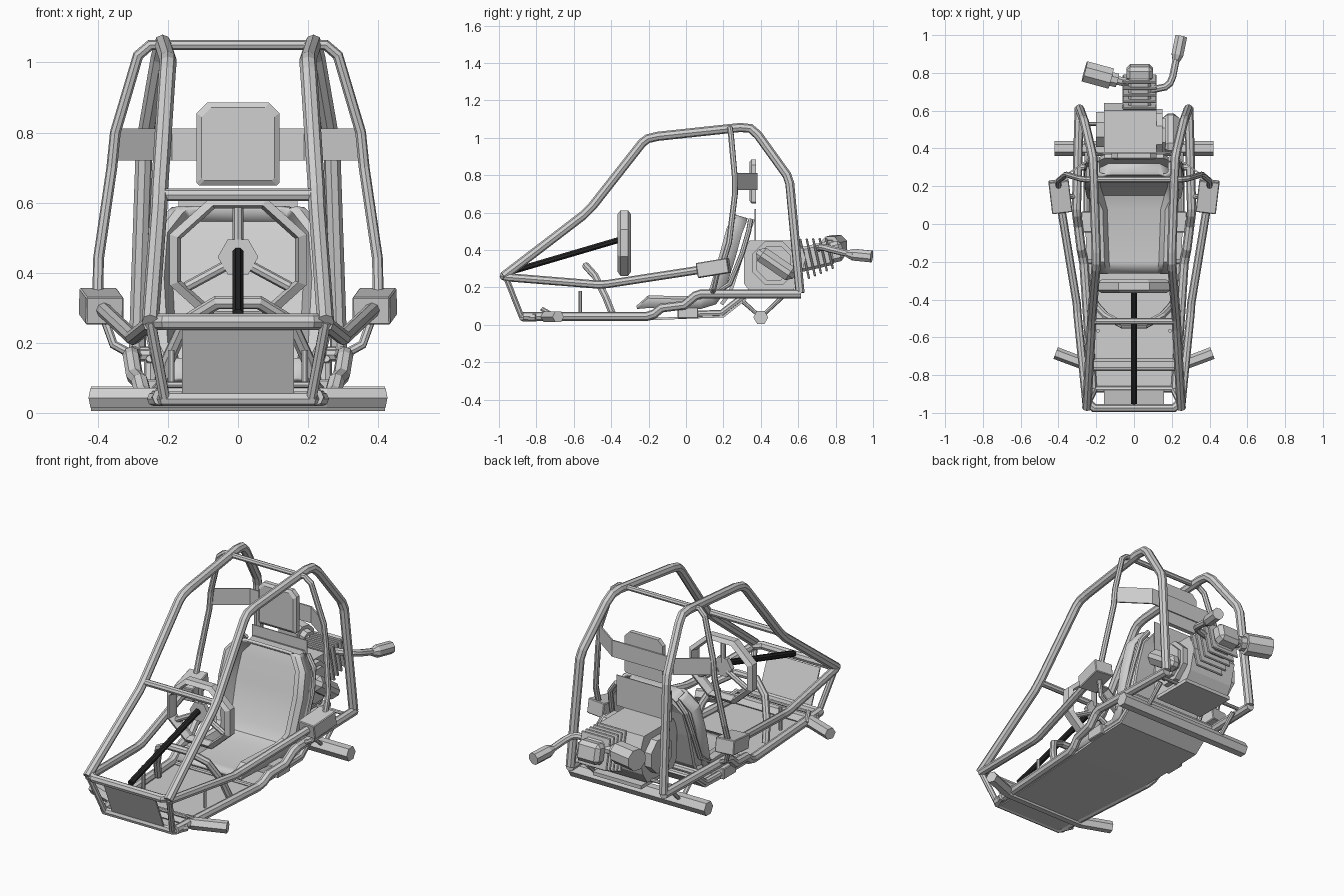
import bpy, bmesh, math
from mathutils import Vector, Matrix

cube = bpy.data.objects.get("Cube")
if cube:
    bpy.data.objects.remove(cube, do_unlink=True)


def material(name, value):
    m = bpy.data.materials.new(name)
    m.use_nodes = True
    m.diffuse_color = (value, value, value, 1)
    m.node_tree.nodes["Principled BSDF"].inputs["Base Color"].default_value = m.diffuse_color
    return m


GREY = material("light grey", 0.63)
BLACK = material("black", 0.02)


def add(name, mesh, mat=GREY):
    mesh.materials.clear()
    mesh.materials.append(mat)
    ob = bpy.data.objects.new(name, mesh)
    bpy.context.collection.objects.link(ob)
    return ob


def finish(name, bm, mat=GREY):
    bmesh.ops.recalc_face_normals(bm, faces=bm.faces)
    mesh = bpy.data.meshes.new(name)
    bm.to_mesh(mesh)
    bm.free()
    return add(name, mesh, mat)


def tube(name, points, r=0.023, sides=2):
    """Faceted tube through a list of points."""
    cu = bpy.data.curves.new(name, "CURVE")
    cu.dimensions = "3D"
    cu.bevel_depth, cu.bevel_resolution, cu.use_fill_caps = r, sides, True
    sp = cu.splines.new("POLY")
    sp.points.add(len(points) - 1)
    for p, co in zip(sp.points, points):
        p.co = (*co, 1)
    sp.use_smooth = False
    tmp = bpy.data.objects.new(name, cu)
    mesh = bpy.data.meshes.new_from_object(tmp)
    bpy.data.objects.remove(tmp)
    return add(name, mesh)


def flip(points):
    return [(-x, y, z) for x, y, z in points]


def pair(name, points, r=0.023):
    tube("left_" + name, points, r)
    tube("right_" + name, flip(points), r)


def across(name, points, r=0.023, sides=2):
    """Tube running from one side to the other, given its left half."""
    tube(name, points + flip(points)[::-1], r, sides)


def rod(name, a, b, r, n=8, r2=None, mat=GREY):
    a, b = Vector(a), Vector(b)
    bm = bmesh.new()
    bmesh.ops.create_cone(bm, cap_ends=True, segments=n, radius1=r,
                          radius2=r if r2 is None else r2, depth=(b - a).length)
    q = (b - a).to_track_quat("Z", "Y").to_matrix().to_4x4()
    bm.transform(Matrix.Translation((a + b) / 2) @ q @ Matrix.Rotation(math.pi / n, 4, "Z"))
    return finish(name, bm, mat)


def box(name, centre, size, bevel=0.0, tilt=0.0, yaw=0.0):
    bm = bmesh.new()
    bmesh.ops.create_cube(bm, size=1)
    bm.transform(Matrix.Diagonal((*size, 1)))
    if bevel:
        bmesh.ops.bevel(bm, geom=bm.edges[:], offset=bevel, segments=1, affect="EDGES")
    bm.transform(Matrix.Translation(centre) @ Matrix.Rotation(yaw, 4, "Z") @ Matrix.Rotation(tilt, 4, "X"))
    return finish(name, bm)


def strip(name, rows, thickness):
    """Sheet lofted through rows of points, given thickness."""
    bm = bmesh.new()
    grid = [[bm.verts.new(p) for p in row] for row in rows]
    for a, b in zip(grid, grid[1:]):
        for i in range(len(a) - 1):
            bm.faces.new((a[i], a[i + 1], b[i + 1], b[i]))
    ob = finish(name, bm)
    mod = ob.modifiers.new("thickness", "SOLIDIFY")
    mod.thickness, mod.offset = thickness, 0
    return ob


# Roll cage, nose and rails
pair("cage_tube", [(.25, -.975, .26), (.226, -.55, .585), (.224, -.5, .635), (.202, -.235, .972),
                   (.2, -.205, .995), (.2, -.15, 1.008), (.215, .29, 1.055), (.217, .345, 1.05),
                   (.225, .385, 1.015), (.262, .54, .8), (.268, .555, .755), (.288, .61, .17)], .0245)
pair("floor_rail", [(.22, -.87, .045), (.265, -.21, .045), (.272, -.17, .058), (.28, -.13, .09),
                    (.295, -.01, .105), (.303, .05, .155), (.305, .08, .165), (.29, .615, .165)], .0245)
pair("side_rail", [(.25, -.965, .255), (.3, -.47, .215), (.303, -.42, .218), (.385, .08, .295)], .022)
pair("nose_strut", [(.25, -.965, .26), (.21, -.88, .045)], .016)
across("nose_bar", [(.25, -.94, .26), (.21, -.975, .26)])
across("front_floor_bar", [(.24, -.8, .04), (.21, -.875, .04)], .021)
across("upper_front_bar", [(.215, -.515, .622)], .018)
across("floor_cross_bar", [(.27, -.2, .04)], .012)
across("rear_cross_bar", [(.3, .3, .165)], .018)
across("side_hoop", [(.4, .2, .34), (.398, .23, .44), (.36, .262, .7), (.35, .26, .8),
                     (.285, .24, 1.02), (.25, .235, 1.05)], .0155)

# Nose panel, floor pan and the rails under the seat
strip("nose_panel", [[(-.16, -.96, .24), (.16, -.96, .24)], [(-.16, -.88, .05), (.16, -.88, .05)]], .008)
pan = [(-.87, .03, .2), (-.2, .03, .25), (.04, .04, .26), (.2, .045, .26), (.32, .14, .26)]
strip("floor_pan", [[(-w, y, z), (w, y, z)] for y, z, w in pan], .012)
pair("under_seat_rail", [(.25, .03, .058), (.25, .19, .062), (.25, .31, .155)], .018)
box("under_seat_beam", (0, .01, .065), (.56, .11, .06), .004)

# Axles with swept front stubs
across("front_axle", [(.415, -.683, .043), (.25, -.745, .043)], .033, 1)
rod("rear_axle", (-.42, .4, .04), (.42, .4, .04), .04, 6)
pair("rear_axle_brace", [(.25, .27, .155), (.25, .4, .04), (.25, .52, .155)], .013)
across("tie_rod", [(.22, -.77, .08)], .009)
pair("steering_arm", [(.22, -.77, .085), (.25, -.71, .05)], .012)

# Side boxes, brackets and pedals
for side, s in (("left", 1), ("right", -1)):
    box(side + "_side_box", (s * .39, .147, .304), (.108, .17, .08), .004, .16, s * -.12)
    rod(side + "_pedal", (s * .19, -.565, .05), (s * .19, -.565, .18), .01)
pair("box_bracket", [(.3, .14, .165), (.355, .15, .195), (.385, .17, .28)], .013)

# Steering gear
across("column_hoop", [(.22, -.39, .05), (.2, -.43, .15), (.15, -.485, .26), (.06, -.535, .315)], .02)
rod("steering_shaft", (0, -.95, .28), (0, -.355, .455), .017, mat=BLACK)
bm = bmesh.new()
rim = []
for ring, depth in ((.172, -.035), (.195, -.02), (.195, .02), (.172, .035), (.162, 0)):
    loop = []
    for k in range(8):
        a = (k + .5) * math.pi / 4
        f = ring / math.cos(math.pi / 8)
        loop.append(bm.verts.new((f * math.cos(a), -.33 + depth, .437 + .9 * f * math.sin(a))))
    rim.append(loop)
for a, b in zip(rim, rim[1:] + rim[:1]):
    for k in range(8):
        bm.faces.new((a[k], a[k - 1], b[k - 1], b[k]))
finish("steering_wheel_rim", bm)
rod("steering_hub", (0, -.345, .445), (0, -.32, .445), .058, 6)
for k in range(3):
    a = math.radians(90 + 120 * k)
    tube("steering_spoke_%d" % (k + 1), [(.03 * math.cos(a), -.33, .44 + .03 * math.sin(a)),
         (.17 * math.cos(a), -.33, .437 + .155 * math.sin(a))], .015)

# Bucket seat: U-shaped section swept from the front lip to the rimmed top
path = [(-.26, .085, .19), (-.2, .09, .2), (.08, .085, .21), (.16, .11, .23), (.205, .17, .245),
        (.265, .36, .255), (.3, .49, .245), (.322, .545, .2), (.328, .565, .185)]
lifts = (.01, .06, .06, .07, .075, .08, .08, .075, .07)
rows = []
for i, ((y, z, w), lift) in enumerate(zip(path, lifts)):
    p, q = path[max(i - 1, 0)], path[min(i + 1, len(path) - 1)]
    t = Vector((0, q[0] - p[0], q[1] - p[1])).normalized()
    n = Vector((0, -t.z, t.y))
    base = lift if i == len(path) - 1 else .01
    half = [(w, 0), (w, lift * .8), (w - .02, lift), (w - .04, lift), (w - .065, base)]
    section = half + [(-x, h) for x, h in half[::-1]]
    rows.append([Vector((x, y, z)) + n * h for x, h in section])
seat = strip("seat", rows, .015)
back = [(y + .03, z, w - .03) for y, z, w in path[3:]]
strip("seat_back_shell", [[(-w, y, z), (w, y, z)] for y, z, w in back], .02)
pair("seat_frame", [(.235, .14, .16), (.25, .235, .22), (.25, .3, .38), (.235, .335, .5), (.19, .345, .56)], .014)

# Headrest with its wrap-around band, and the plate behind the seat
hw, ht = .118, .118
outline = [(hw, -ht + .008), (hw - .008, -ht), (-hw + .008, -ht), (-hw, -ht + .008),
           (-hw, ht - .03), (-hw + .03, ht), (hw - .03, ht), (hw, ht - .03)]
bm = bmesh.new()
for y, f in ((.34, .88), (.35, 1), (.375, 1)):
    ring = [bm.verts.new((x * f, y, .767 + z * f)) for x, z in outline]
    if y > .34:
        for k in range(8):
            bm.faces.new((last[k], last[k - 1], ring[k - 1], ring[k]))
    if y != .35:
        bm.faces.new(ring)
    last = ring
finish("headrest", bm)
band = [(-.35, .265), (-.19, .378), (.19, .378), (.35, .265)]
strip("headrest_band", [[(x, y, z) for x, y in band] for z in (.72, .812)], .008)
box("seat_rear_plate", (0, .37, .535), (.34, .006, .17))

# Engine block, side covers and mounts
bm = bmesh.new()
side = [(.34, .18), (.57, .18), (.61, .24), (.64, .36), (.6, .45), (.34, .45), (.31, .4), (.31, .22)]
ends = [[bm.verts.new((x, y, z)) for y, z in side] for x in (-.16, .12)]
for e in ends:
    bm.faces.new(e)
for k in range(8):
    bm.faces.new((ends[0][k], ends[0][k - 1], ends[1][k - 1], ends[1][k]))
finish("engine_block", bm)
rod("right_engine_cover", (-.2, .5, .32), (-.15, .5, .32), .1)
rod("left_engine_cover", (.11, .47, .33), (.15, .47, .33), .125)
rod("left_cover_cap", (.14, .47, .33), (.168, .47, .33), .1)
box("drive_cover", (.195, .48, .325), (.09, .24, .085), .03, -.6)
box("engine_mount", (0, .49, .165), (.3, .24, .02))
tube("engine_mount_bar", [(-.28, .53, .18), (.28, .53, .18)], .01)

# Cylinder with cooling fins, and cylinder head
axis = Vector((0, .97, .22)).normalized()
tilt = math.atan2(axis.z, axis.y)
root = Vector((.03, .6, .345))
box("cylinder", root + axis * .09, (.12, .2, .13), .015, tilt)
for k in range(5):
    box("cooling_fin_%d" % (k + 1), root + axis * (.035 + .034 * k),
        (.18, .012, .22 - .012 * k), .004, tilt)
box("cylinder_head", root + axis * .205, (.14, .08, .11), .02, tilt)

# Exhaust pipe and muffler
tube("exhaust_pipe", [(.09, .71, .41), (.165, .725, .415), (.19, .745, .412),
                      (.205, .78, .402), (.225, .88, .378)], .019)
rod("muffler_cone", (.222, .86, .38), (.23, .895, .375), .019, 8, .034)
rod("muffler", (.23, .895, .375), (.25, .993, .365), .034)

# Intake and air filter
rod("intake_pipe", (-.02, .745, .4), (-.11, .765, .415), .025)
rod("air_filter_collar", (-.09, .76, .413), (-.13, .77, .418), .04)
rod("air_filter", (-.122, .77, .417), (-.262, .808, .425), .06)

# Soft seat surface with crisp bolster edges
bpy.ops.object.select_all(action="DESELECT")
seat.select_set(True)
bpy.context.view_layer.objects.active = seat
bpy.ops.object.shade_smooth_by_angle(angle=math.radians(30))
